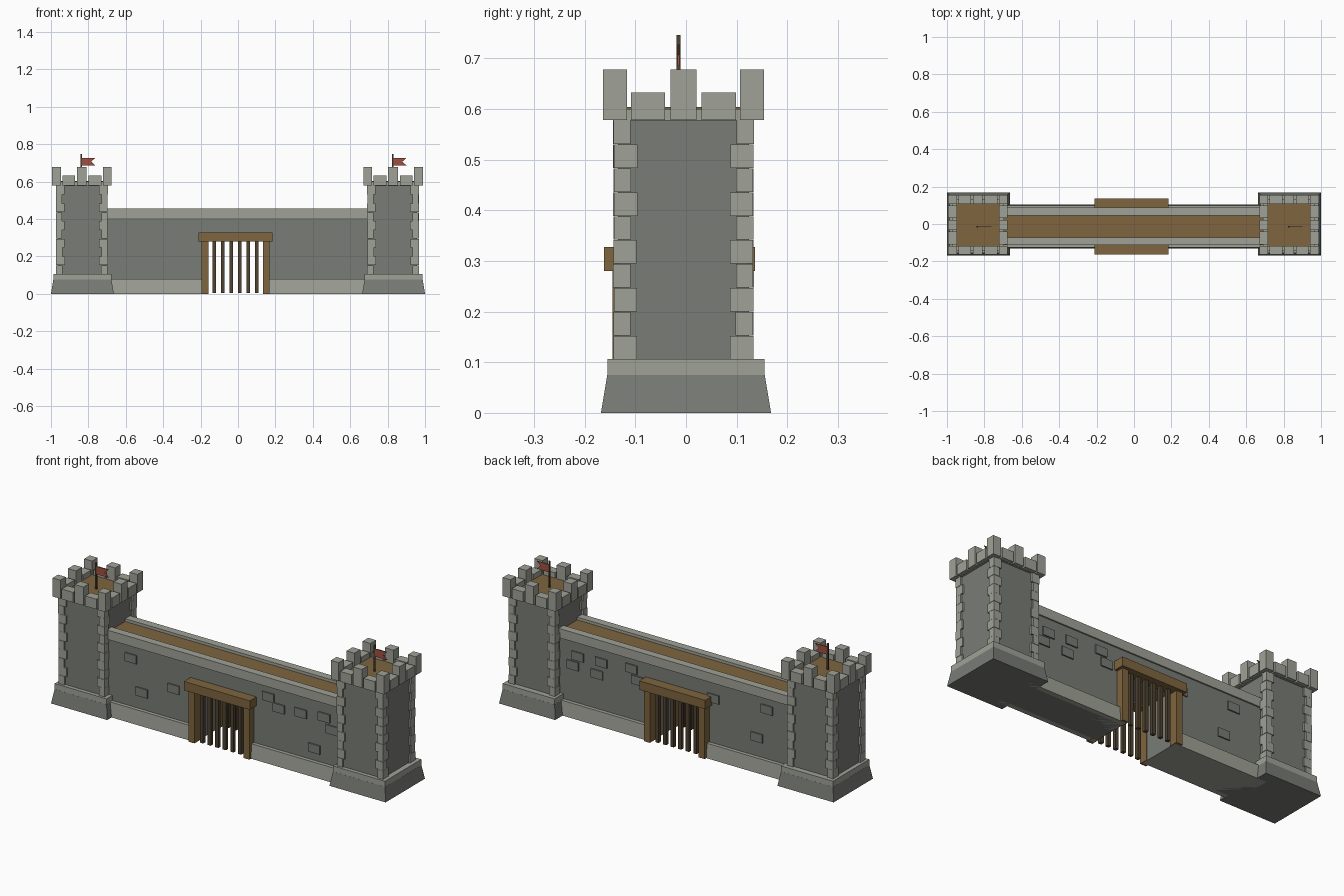
import bpy, bmesh, random

if "Cube" in bpy.data.objects:
    bpy.data.objects.remove(bpy.data.objects["Cube"])
random.seed(4)


def mat(name, c):
    m = bpy.data.materials.new(name)
    m.diffuse_color = (*c, 1)
    m.use_nodes = True
    m.node_tree.nodes["Principled BSDF"].inputs["Base Color"].default_value = m.diffuse_color
    return m


STONE = mat("stone", (0.19, 0.20, 0.18))
LIGHT = mat("light_stone", (0.35, 0.36, 0.31))
WOOD = mat("wood", (0.21, 0.13, 0.05))
DARK = mat("dark_wood", (0.08, 0.055, 0.03))
RED = mat("red_cloth", (0.35, 0.08, 0.05))


def finish(bm, name, m):
    bmesh.ops.recalc_face_normals(bm, faces=bm.faces)
    me = bpy.data.meshes.new(name)
    bm.to_mesh(me)
    bm.free()
    me.materials.append(m)
    ob = bpy.data.objects.new(name, me)
    bpy.context.collection.objects.link(ob)
    return ob


def boxes(name, items, m):
    """One object from boxes given as (x0, x1, y0, y1, z0, z1)."""
    bm = bmesh.new()
    for x0, x1, y0, y1, z0, z1 in items:
        for v in bmesh.ops.create_cube(bm, size=1)["verts"]:
            v.co = (x0 if v.co.x < 0 else x1, y0 if v.co.y < 0 else y1,
                    z0 if v.co.z < 0 else z1)
    return finish(bm, name, m)


def prism(name, pts, axis, a, b, m):
    """Extrude a 2D outline along x (outline y,z) or y (outline x,z)."""
    bm = bmesh.new()
    f = bm.faces.new([bm.verts.new((a, p, z) if axis == "x" else (p, a, z)) for p, z in pts])
    ext = bmesh.ops.extrude_face_region(bm, geom=[f])["geom"]
    d = (b - a, 0, 0) if axis == "x" else (0, b - a, 0)
    bmesh.ops.translate(bm, vec=d, verts=[v for v in ext if isinstance(v, bmesh.types.BMVert)])
    return finish(bm, name, m)


def sq(cx, cy, h, z0, z1):
    return (cx - h, cx + h, cy - h, cy + h, z0, z1)


def tower(side, bx):
    cx, cy = bx - 0.003, -0.005
    # flared base and its top course
    base = boxes(side + "_tower_base", [sq(bx, 0, 0.168, 0, 0.075)], STONE)
    for v in base.data.vertices:
        if v.co.z > 0.05:
            v.co.x = bx + (v.co.x - bx) * 0.925
            v.co.y *= 0.925
    boxes(side + "_base_course", [sq(bx, 0, 0.155, 0.075, 0.106)], LIGHT)
    # shaft and platform
    boxes(side + "_tower_shaft", [sq(cx, cy, 0.129, 0.1, 0.578)], STONE)
    boxes(side + "_platform", [sq(cx, cy, 0.139, 0.577, 0.6)], LIGHT)
    boxes(side + "_tower_floor", [sq(cx, cy, 0.118, 0.59, 0.604)], WOOD)
    # alternating corner stones
    items, n = [], 10
    h = (0.578 - 0.106) / n
    for i in range(n):
        for sx in (-1, 1):
            for sy in (-1, 1):
                lx, ly = (0.034, 0.046) if i % 2 == 0 else (0.046, 0.034)
                o = 0.138 + random.uniform(-0.001, 0.001)
                xs = sorted((cx + sx * o, cx + sx * (o - lx)))
                ys = sorted((cy + sy * o, cy + sy * (o - ly)))
                items.append((*xs, *ys, 0.106 + i * h, 0.106 + (i + 1) * h - 0.001))
    boxes(side + "_corner_stones", items, LIGHT)
    # battlements: tall corners and middles, low blocks between
    o, t = 0.159, 0.047
    items = [sq(cx + sx * (o - t / 2), cy + sy * (o - t / 2), t / 2, 0.578, 0.678)
             for sx in (-1, 1) for sy in (-1, 1)]
    for s in (-1, 1):
        r0, r1 = sorted((s * o, s * (o - t)))
        for a, b, top in ((-0.104, -0.036, 0.633), (-0.026, 0.026, 0.678), (0.036, 0.104, 0.633)):
            items.append((cx + r0, cx + r1, cy + a, cy + b, 0.578, top))
            items.append((cx + a, cx + b, cy + r0, cy + r1, 0.578, top))
    boxes(side + "_battlements", items, LIGHT)
    # flag
    fy = -0.015
    boxes(side + "_flag_pole", [sq(cx - 0.002, fy, 0.004, 0.6, 0.746)], DARK)
    x = cx
    prism(side + "_flag", [(x, 0.685), (x + 0.073, 0.685), (x + 0.05, 0.707),
                           (x + 0.073, 0.727), (x, 0.727)], "y", fy - 0.002, fy + 0.002, RED)


tower("left", -0.832)
tower("right", 0.832)

# curtain wall with a gateway passage
GX, WY, OP = -0.013, -0.013, 0.15
L, R = -0.72, 0.72
boxes("curtain_wall", [(L, GX - OP, WY - 0.092, WY + 0.092, 0, 0.41),
                       (GX + OP, R, WY - 0.092, WY + 0.092, 0, 0.41),
                       (GX - OP, GX + OP, WY - 0.092, WY + 0.092, 0.29, 0.41)], STONE)
skirt = [(WY - 0.118, 0), (WY + 0.118, 0), (WY + 0.112, 0.078), (WY - 0.112, 0.078)]
prism("left_wall_footing", skirt, "x", L, GX - OP, LIGHT)
prism("right_wall_footing", skirt, "x", GX + OP, R, LIGHT)
boxes("wall_copings", [(L, R, WY - 0.1, WY - 0.058, 0.405, 0.455),
                       (L, R, WY + 0.058, WY + 0.1, 0.405, 0.455)], LIGHT)
boxes("wall_walkway", [(L, R, WY - 0.062, WY + 0.062, 0.4, 0.44)], WOOD)

# scattered raised stones, x and z centres
front = [(-0.565, 0.338), (-0.5, 0.17), (-0.31, 0.24), (0.257, 0.348), (0.318, 0.303),
         (0.45, 0.313), (0.59, 0.327), (0.635, 0.27), (0.532, 0.143)]
back = [(0.59, 0.33), (0.62, 0.275), (0.45, 0.335), (0.475, 0.265), (0.27, 0.35),
        (0.235, 0.295), (-0.22, 0.32), (-0.54, 0.345), (-0.48, 0.18)]
for name, pts, s in (("front_wall_stones", front, -1), ("back_wall_stones", back, 1)):
    y0, y1 = sorted((WY + s * 0.085, WY + s * 0.099))
    boxes(name, [(x - 0.035, x + 0.035, y0, y1, z - 0.023, z + 0.023) for x, z in pts], STONE)

# timber gate frames and portcullis bars, front and back
for name, s in (("front", -1), ("back", 1)):
    y0, y1 = sorted((WY + s * 0.085, WY + s * 0.149))
    boxes(name + "_gate_beam", [(GX - 0.197, GX + 0.197, y0, y1, 0.28, 0.328)], WOOD)
    y0, y1 = sorted((WY + s * 0.085, WY + s * 0.132))
    boxes(name + "_gate_posts", [(GX - 0.182, GX - 0.146, y0, y1, 0, 0.285),
                                 (GX + 0.146, GX + 0.182, y0, y1, 0, 0.285)], WOOD)
    boxes(name + "_gate_bars", [sq(GX + (i - 2.5) * 0.0453, WY + s * 0.108, 0.0095, 0.005, 0.288)
                                for i in range(6)], DARK)
